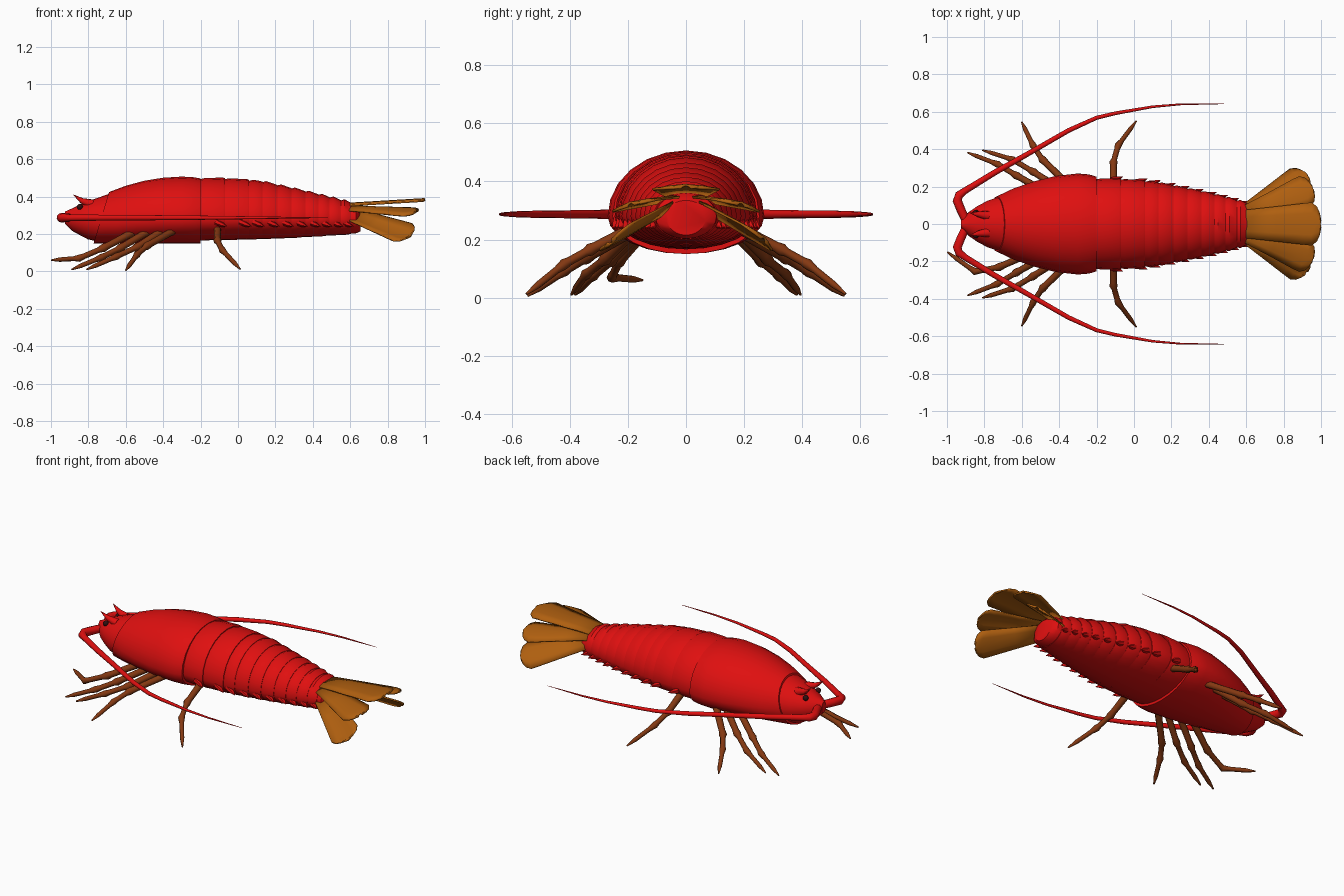
import bpy, bmesh
from math import sin, cos, pi
from mathutils import Vector

if "Cube" in bpy.data.objects:
    bpy.data.objects.remove(bpy.data.objects["Cube"])


def material(name, rgb):
    m = bpy.data.materials.new(name)
    m.diffuse_color = (*rgb, 1)
    m.use_nodes = True
    m.node_tree.nodes["Principled BSDF"].inputs["Base Color"].default_value = m.diffuse_color
    return m


RED = material("shell_red", (0.74, 0.005, 0.005))
GOLD = material("tail_gold", (0.43, 0.115, 0.005))
BROWN = material("leg_brown", (0.23, 0.04, 0.006))
DARK = material("eye_dark", (0.03, 0.005, 0.005))


def finish(bm, name, mat, angle=0.7):
    bmesh.ops.recalc_face_normals(bm, faces=bm.faces)
    me = bpy.data.meshes.new(name)
    bm.to_mesh(me)
    bm.free()
    ob = bpy.data.objects.new(name, me)
    bpy.context.collection.objects.link(ob)
    me.materials.append(mat)
    bpy.ops.object.select_all(action='DESELECT')
    ob.select_set(True)
    bpy.context.view_layer.objects.active = ob
    bpy.ops.object.shade_smooth_by_angle(angle=angle)
    return ob


def skin(bm, rings):
    loops = [[bm.verts.new(p) for p in r] for r in rings]
    n = len(loops[0])
    for a, b in zip(loops, loops[1:]):
        for i in range(n):
            j = (i + 1) % n
            bm.faces.new((a[i], a[j], b[j], b[i]))
    bm.faces.new(loops[0])
    bm.faces.new(loops[-1])


def body_ring(x, w, top, bot, slant=0.0, mid=0.28, n=24):
    # egg-shaped section: tall dome above the widest line, shallow belly below
    pts = []
    for i in range(n):
        a = 2 * pi * i / n
        s = sin(a)
        z = mid + s * ((top - mid) if s > 0 else (mid - bot))
        pts.append((x - slant * (top - z), w * cos(a), z))
    return pts


def shell(name, rows):
    bm = bmesh.new()
    skin(bm, [body_ring(*r) for r in rows])
    return finish(bm, name, RED)


def tube(name, pts, radii, mat, n=10):
    pts = [Vector(p) for p in pts]
    bm, rings, u = bmesh.new(), [], Vector((0.1, 0.2, 1))
    for i, p in enumerate(pts):
        t = (pts[min(i + 1, len(pts) - 1)] - pts[max(i - 1, 0)]).normalized()
        u = (u - t * u.dot(t)).normalized()
        v = t.cross(u)
        rings.append([p + radii[i] * (u * cos(2 * pi * k / n) + v * sin(2 * pi * k / n))
                      for k in range(n)])
    skin(bm, rings)
    return finish(bm, name, mat, 1.0)


# Head and carapace
shell("head", [(-0.925, 0.02, 0.32, 0.255), (-0.88, 0.065, 0.34, 0.215, 0.03),
               (-0.83, 0.095, 0.365, 0.195, 0.1), (-0.76, 0.125, 0.39, 0.172, 0.2),
               (-0.68, 0.145, 0.418, 0.16, 0.28)])
shell("carapace", [(-0.69, 0.148, 0.424, 0.15, 0.3), (-0.6, 0.19, 0.458, 0.15, 0.25),
                   (-0.5, 0.228, 0.485, 0.15, 0.17), (-0.4, 0.257, 0.501, 0.15, 0.08),
                   (-0.3, 0.27, 0.507, 0.15), (-0.24, 0.265, 0.504, 0.15),
                   (-0.2, 0.253, 0.497, 0.15)])

# Overlapping abdomen segments, each with a pointed lower corner on both sides
def taper(x):
    keys = [(-0.22, 0.243, 0.495, 0.166), (-0.07, 0.24, 0.494, 0.168), (0.1, 0.225, 0.482, 0.172),
            (0.3, 0.185, 0.438, 0.18), (0.45, 0.152, 0.403, 0.19), (0.62, 0.105, 0.36, 0.2)]
    for a, b in zip(keys, keys[1:]):
        if x <= b[0] or b is keys[-1]:
            f = (x - a[0]) / (b[0] - a[0])
            return [p + f * (q - p) for p, q in zip(a[1:], b[1:])]


edges = [-0.2, -0.07, 0.06, 0.13, 0.21, 0.285, 0.36, 0.43, 0.49, 0.55, 0.605]
for k, (x0, x1) in enumerate(zip(edges, edges[1:])):
    w0, t0, b0 = taper(x0 - 0.015)
    w1, t1, b1 = taper(x1)
    flare = 0.006
    shell(f"abdomen_segment_{k + 1}",
          [(x0 - 0.015, w0 - 0.006, t0 - 0.006, b0), (x0 + 0.02, w0, t0 + 0.004, b0),
           (x1 - 0.01, w1 + flare, t1 + flare + 0.002, b1), (x1, w1 + flare - 0.004, t1 + flare - 0.002, b1)])
    for s in (-1, 1):
        tube(f"segment_spike_{k + 1}", [(x1 - 0.05, s * (w1 - 0.005), 0.265),
                                        (x1 - 0.015, s * (w1 + 0.003), 0.25),
                                        (x1 + 0.012, s * (w1 + 0.014), 0.24)],
             [0.018, 0.013, 0.001], RED, 6)
shell("abdomen_end", [(0.58, 0.112, 0.366, 0.2), (0.63, 0.105, 0.36, 0.203),
                      (0.655, 0.07, 0.335, 0.215)])


# Tail fan: rounded plates widening from root to tip
def plate(name, root, tip, side, w0, w1):
    root, tip, side = Vector(root), Vector(tip), Vector(side)
    axis = tip - root
    side = (side - axis * side.dot(axis) / axis.length_squared).normalized()
    up = axis.cross(side).normalized()
    prof = [(0, w0), (0.4, w0 + 0.45 * (w1 - w0)), (0.76, w1 * 0.95), (0.88, w1),
            (0.95, w1 * 0.8), (0.985, w1 * 0.5), (1, w1 * 0.15)]
    bm, rows = bmesh.new(), []
    for f, w in prof:
        rows.append([bm.verts.new(root + axis * f + side * (w * c) + up * (0.012 * (1 - c * c)))
                     for c in (-1, -0.5, 0, 0.5, 1)])
    for a, b in zip(rows, rows[1:]):
        for i in range(4):
            bm.faces.new((a[i], a[i + 1], b[i + 1], b[i]))
    ob = finish(bm, name, GOLD)
    mod = ob.modifiers.new("thickness", 'SOLIDIFY')
    mod.thickness = 0.008
    mod.offset = 0


plate("tail_center", (0.6, 0, 0.352), (0.998, 0, 0.376), (0, 1, 0), 0.075, 0.115)
for s in (-1, 1):
    plate("tail_inner_side", (0.61, s * 0.06, 0.335), (0.955, s * 0.19, 0.315),
          (0, 1, -0.25 * s), 0.045, 0.088)
    plate("tail_outer_side", (0.61, s * 0.07, 0.305), (0.92, s * 0.265, 0.195),
          (-0.5, s * 0.7, -0.6), 0.05, 0.085)

# Antennae, horns and eyes
for s in (-1, 1):
    tube("antenna", [(x, s * y, 0.287) for x, y in
                     [(-0.89, 0.0), (-0.925, 0.075), (-0.945, 0.125), (-0.935, 0.155), (-0.9, 0.18),
                      (-0.75, 0.272), (-0.55, 0.385), (-0.35, 0.5), (-0.2, 0.568), (-0.1, 0.592),
                      (0.1, 0.627), (0.25, 0.64), (0.48, 0.642)]],
         [0.022, 0.024, 0.025, 0.023, 0.018, 0.016, 0.014, 0.013, 0.011, 0.01, 0.007, 0.005, 0.001], RED)
    tube("horn", [(-0.78, s * 0.045, 0.36), (-0.835, s * 0.052, 0.378), (-0.88, s * 0.06, 0.41)],
         [0.026, 0.015, 0.001], RED, 8)
    bm = bmesh.new()
    bmesh.ops.create_uvsphere(bm, u_segments=12, v_segments=8, radius=0.016)
    bmesh.ops.translate(bm, verts=bm.verts, vec=(-0.845, s * 0.06, 0.345))
    finish(bm, "eye", DARK)

# Jointed walking legs: hip, knee, ankle, foot
legs = {
    "back_leg": [(-0.11, 0.2, 0.23), (-0.11, 0.33, 0.165), (-0.085, 0.42, 0.115), (0.012, 0.55, 0.012)],
    "rear_walking_leg": [(-0.34, 0.2, 0.22), (-0.49, 0.345, 0.135), (-0.54, 0.42, 0.09), (-0.6, 0.545, 0.006)],
    "middle_walking_leg": [(-0.4, 0.19, 0.22), (-0.54, 0.28, 0.13), (-0.65, 0.345, 0.08), (-0.81, 0.395, 0.01)],
    "front_walking_leg": [(-0.47, 0.17, 0.22), (-0.63, 0.26, 0.125), (-0.73, 0.32, 0.075), (-0.89, 0.382, 0.01)],
    "leading_leg": [(-0.54, 0.15, 0.22), (-0.72, 0.23, 0.125), (-0.85, 0.255, 0.07), (-0.998, 0.15, 0.06)],
}
for name, path in legs.items():
    for s in (-1, 1):
        if name == "leading_leg" and s > 0:
            continue
        h, k, a, f = [Vector((x, s * y, z)) for x, y, z in path]
        tube(name, [h, h.lerp(k, 0.85), k, k.lerp(a, 0.2), k.lerp(a, 0.8), a, a.lerp(f, 0.2),
                    a.lerp(f, 0.7), f],
             [0.02, 0.018, 0.022, 0.015, 0.015, 0.019, 0.013, 0.012, 0.004], BROWN, 8)
